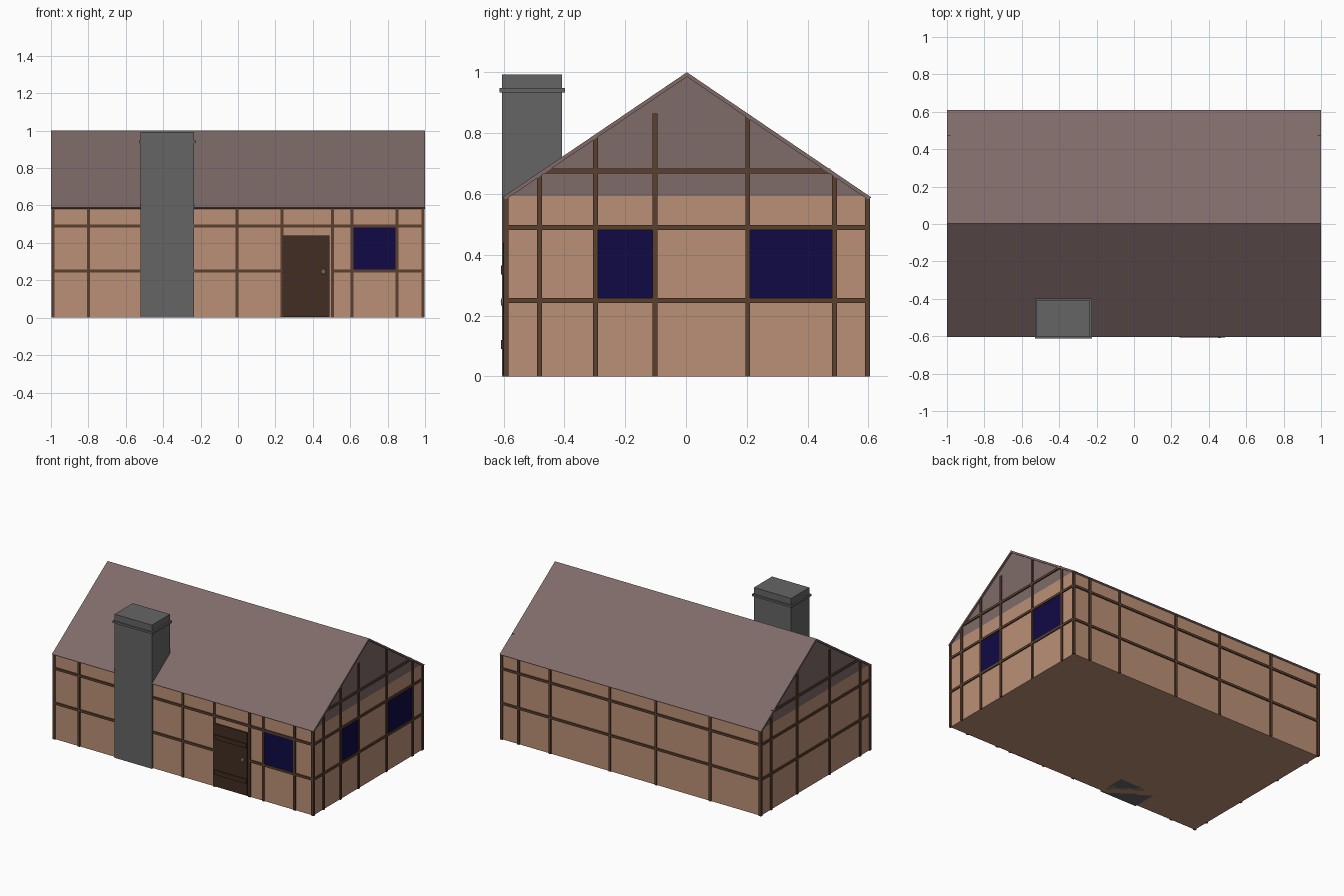
import bpy, bmesh

if "Cube" in bpy.data.objects:
    bpy.data.objects.remove(bpy.data.objects["Cube"])

def material(name, rgb):
    m = bpy.data.materials.new(name)
    m.diffuse_color = (*rgb, 1)
    m.use_nodes = True
    m.node_tree.nodes["Principled BSDF"].inputs["Base Color"].default_value = m.diffuse_color
    return m

PLASTER = material("plaster", (0.50, 0.28, 0.18))
TIMBER = material("timber", (0.10, 0.05, 0.028))
ROOF = material("roof", (0.21, 0.145, 0.14))
GLASS = material("glass", (0.005, 0.003, 0.06))
DOOR = material("door_wood", (0.055, 0.027, 0.016))
STONE = material("stone", (0.13, 0.13, 0.13))

def mesh_object(name, bm, mat):
    bmesh.ops.recalc_face_normals(bm, faces=bm.faces)
    me = bpy.data.meshes.new(name)
    bm.to_mesh(me)
    bm.free()
    me.materials.append(mat)
    ob = bpy.data.objects.new(name, me)
    bpy.context.collection.objects.link(ob)
    return ob

def boxes(name, ranges, mat):
    """One object from boxes given as (x0, x1, y0, y1, z0, z1)."""
    bm = bmesh.new()
    for x0, x1, y0, y1, z0, z1 in ranges:
        vs = bmesh.ops.create_cube(bm, size=1)["verts"]
        for v in vs:
            v.co = (x1 if v.co.x > 0 else x0, y1 if v.co.y > 0 else y0, z1 if v.co.z > 0 else z0)
    return mesh_object(name, bm, mat)

def extrude_x(name, profile, half, mat):
    """Extrude a (y, z) profile along x from -half to half."""
    bm = bmesh.new()
    face = bm.faces.new([bm.verts.new((-half, y, z)) for y, z in profile])
    geo = bmesh.ops.extrude_face_region(bm, geom=[face])["geom"]
    bmesh.ops.translate(bm, vec=(2 * half, 0, 0), verts=[g for g in geo if isinstance(g, bmesh.types.BMVert)])
    return mesh_object(name, bm, mat)

W, FRONT, BACK, EAVE = 0.99, -0.592, 0.597, 0.593   # wall planes
T, P = 0.008, 0.008                                  # beam half width, projection

# Walls, gable infill and roof
boxes("walls", [(-W, W, FRONT, BACK, 0, EAVE)], PLASTER)
extrude_x("gables", [(FRONT, EAVE), (BACK, EAVE), (0.003, 0.988)], W, ROOF)
extrude_x("roof", [(-0.605, 0.588), (0.003, 1.0), (0.61, 0.588),
                   (0.597, 0.582), (0.003, 0.985), (-0.592, 0.582)], 1.0, ROOF)

# Long-wall framing: posts and rails on the front and back
def long_frame(name, y, posts, rails):
    r = [(x - T, x + T, y - P, y + P, z0, z1) for x, z0, z1 in posts]
    r += [(x0, x1, y - P, y + P, z - T, z + T) for x0, x1, z in rails]
    boxes(name, r, TIMBER)

def full(xs):
    return [(x, 0, EAVE - 0.004) for x in xs]

long_frame("front_timbers", FRONT,
           full((-0.988, -0.80, -0.005, 0.505, 0.988))
           + [(0.235, 0, EAVE - 0.004), (0.61, 0.25, EAVE - 0.004), (0.61, 0, 0.25), (0.85, 0, EAVE - 0.004)],
           [(-W, 0.235, 0.25), (0.505, W, 0.25), (-W, W, 0.49)])
long_frame("back_timbers", BACK, full((-0.988, -0.605, -0.19, 0.163, 0.62, 0.86, 0.988)),
           [(-W, W, 0.25), (-W, W, 0.49)])

# Gable-end framing: posts run up towards the roof slope
def gable_frame(name, x, posts):
    r = [(x - P, x + P, y - T, y + T, 0, z) for y, z in posts]
    r += [(x - P, x + P, y0, y1, z - T, z + T)
          for y0, y1, z in ((-0.597, 0.60, 0.25), (-0.597, 0.60, 0.49), (-0.465, 0.475, 0.675))]
    boxes(name, r, TIMBER)

ends = [(-0.592, 0.588), (0.597, 0.588)]
gable_frame("right_timbers", W, ends + [(-0.482, 0.66), (-0.297, 0.79), (-0.102, 0.865), (0.203, 0.855), (0.488, 0.66)])
gable_frame("left_timbers", -W, ends + [(-0.482, 0.66), (-0.15, 0.865), (0.203, 0.855), (0.488, 0.66)])

# Windows
boxes("front_window", [(0.615, 0.845, FRONT - 0.003, FRONT + 0.003, 0.255, 0.485)], GLASS)
boxes("right_windows", [(W - 0.003, W + 0.003, y0, y1, 0.255, 0.485)
                        for y0, y1 in ((-0.292, -0.107), (0.208, 0.482))], GLASS)

# Door with battens and knob
boxes("door", [(0.238, 0.49, -0.601, -0.585, 0.005, 0.44)], DOOR)
boxes("door_battens", [(0.242, 0.487, -0.608, -0.60, z, z + 0.03) for z in (0.09, 0.335)], DOOR)
bm = bmesh.new()
bmesh.ops.create_uvsphere(bm, u_segments=12, v_segments=8, radius=0.012)
bmesh.ops.scale(bm, vec=(1, 0.6, 1.3), verts=bm.verts)
bmesh.ops.translate(bm, vec=(0.457, -0.602, 0.245), verts=bm.verts)
mesh_object("door_knob", bm, STONE)

# Chimney with a collar
boxes("chimney", [(-0.52, -0.235, -0.605, -0.407, 0, 0.993)], STONE)
boxes("chimney_collar", [(-0.53, -0.225, -0.613, -0.398, 0.934, 0.948)], STONE)
